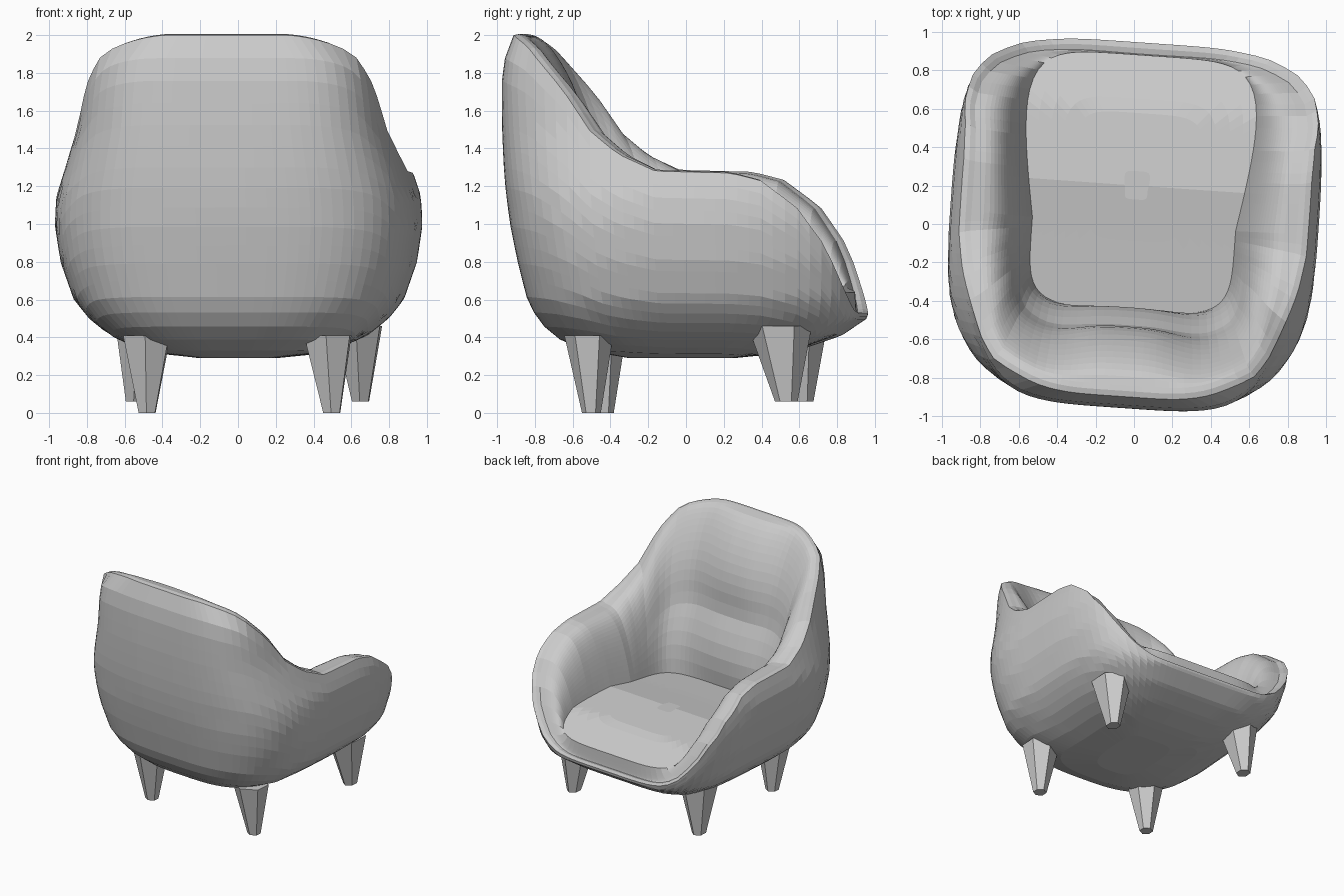
import bpy, bmesh, math
from mathutils import Matrix, Vector

if "Cube" in bpy.data.objects:
    bpy.data.objects.remove(bpy.data.objects["Cube"], do_unlink=True)

TURN = Matrix.Rotation(math.radians(-4), 4, "Z")
COLS, OUTER, INNER, RINGS = 112, 18, 18, 9

# height, half width, reach to back, reach to front
SECTIONS = [(.29, .2, .3, .25), (.31, .4, .46, .45), (.35, .54, .59, .64), (.41, .67, .7, .81),
            (.5, .78, .78, .94), (.6, .86, .83, .96), (.8, .93, .88, .97), (1, .96, .92, .97),
            (1.15, .95, .94, .97), (1.27, .91, .95, .97), (1.5, .84, .96, .97), (1.75, .8, .96, .97),
            (1.9, .76, .94, .97), (2, .62, .9, .97)]
# rim height along the depth of the chair
RIM = [(-.89, 2), (-.8, 1.94), (-.6, 1.71), (-.45, 1.49), (-.3, 1.37), (-.1, 1.28), (.3, 1.27),
       (.46, 1.23), (.65, 1.09), (.8, .88), (.87, .7), (.93, .54), (.97, .5)]
SEAT = [(-.45, .71), (-.1, .75), (.2, .79), (.6, .75), (.9, .63)]


def material(name, colour):
    m = bpy.data.materials.new(name)
    m.use_nodes = True
    m.diffuse_color = colour
    m.node_tree.nodes["Principled BSDF"].inputs["Base Color"].default_value = colour
    return m


def sample(table, v):
    """Linear lookup in a table whose first entry is the key."""
    if v <= table[0][0]:
        return table[0][1:]
    for a, b in zip(table, table[1:]):
        if v <= b[0]:
            t = (v - a[0]) / (b[0] - a[0])
            return [p + (q - p) * t for p, q in zip(a[1:], b[1:])]
    return table[-1][1:]


def rounded(angle, width, back, front, power):
    c, s = math.cos(angle), math.sin(angle)
    r = (abs(c) ** power + abs(s) ** power) ** (-1 / power)
    return Vector((width * c * r, (front if s > 0 else back) * s * r, 0))


def outer_point(angle, z):
    """Squarer corners towards the open side and the top of the back."""
    s = math.sin(angle)
    power = 3.2 + (1.8 * s if s > 0 else -1.8 * s * max(0, z - 1.1))
    p = rounded(angle, *sample(SECTIONS, z), power)
    p.z = z
    return p


def rim_height(angle):
    low, high = .3, 2
    for _ in range(30):
        mid = (low + high) / 2
        if mid < sample(RIM, outer_point(angle, mid).y)[0]:
            low = mid
        else:
            high = mid
    return low


def column(angle):
    """One strip from the underside, over the rim, to the middle of the seat."""
    top = rim_height(angle)
    base = SECTIONS[0][0]
    pts = [outer_point(angle, base + (top - base) * (i / OUTER) ** 1.3) for i in range(OUTER + 1)]
    rim = pts[-1]
    inward = Vector((-rim.x, .1 - rim.y, 0)).normalized()
    pts.append(rim + inward * .03 + Vector((0, 0, .006)))
    lip = rim + inward * .06
    s = math.sin(angle)
    back = max(0, -s)
    floor = rounded(angle, .53 + .15 * max(0, s), .45, .88, 5)
    floor.z = sample(SEAT, floor.y)[0]
    # puffed arms and backrest with a tucked crease in the corners between them
    puff = .55 + .2 * back + (.5 * math.sin(2 * angle) ** 4 if s < 0 else 0)
    for i in range(INNER + 1):
        t = i / INNER
        p = lip.lerp(floor, t ** puff)
        p.z = lip.z + (floor.z - lip.z) * t ** 1.7
        # two padded rolls across the backrest
        p.y += .05 * back ** 2 * abs(math.sin(math.tau * t * t))
        pts.append(p)
    middle = Vector((0, .2, 0))
    for i in range(1, RINGS):
        p = floor.lerp(middle, i / RINGS)
        p.z = sample(SEAT, p.y)[0]
        pts.append(p)
    return pts


def finish(name, bm, mat):
    bmesh.ops.recalc_face_normals(bm, faces=bm.faces)
    bm.transform(TURN)
    mesh = bpy.data.meshes.new(name)
    bm.to_mesh(mesh)
    bm.free()
    mesh.materials.append(mat)
    obj = bpy.data.objects.new(name, mesh)
    bpy.context.collection.objects.link(obj)


def padded_shell(mat):
    bm = bmesh.new()
    grid = [[bm.verts.new(p) for p in column(math.tau * k / COLS)] for k in range(COLS)]
    for k in range(COLS):
        a, b = grid[k], grid[(k + 1) % COLS]
        for i in range(len(a) - 1):
            bm.faces.new((a[i], b[i], b[i + 1], a[i + 1]))
    bm.faces.new([c[0] for c in grid])
    bm.faces.new([c[-1] for c in grid])
    finish("padded_shell", bm, mat)


def leg(name, top, foot, top_size, foot_size, mat):
    """Tapered six-sided leg."""
    bm = bmesh.new()
    rings = []
    for centre, size in ((foot, foot_size), (top, top_size)):
        rings.append([bm.verts.new((centre[0] + size[0] * math.cos(a), centre[1] + size[1] * math.sin(a),
                                    centre[2])) for a in (math.tau * (k + .5) / 6 for k in range(6))])
    for k in range(6):
        j = (k + 1) % 6
        bm.faces.new((rings[0][k], rings[0][j], rings[1][j], rings[1][k]))
    bm.faces.new(rings[0])
    bm.faces.new(rings[1])
    finish(name, bm, mat)


grey = material("soft_grey", (.6, .6, .6, 1))
padded_shell(grey)
for side, label in ((1, "left"), (-1, "right")):
    leg("low_back_leg_" + label, (.03 + side * .48, -.48, .41), (.04 + side * .49, -.465, 0),
        (.14, .13), (.05, .05), grey)
    leg("open_side_leg_" + label, (.02 + side * .58, .54, .46), (.01 + side * .6, .575, .06),
        (.14, .17), (.05, .06), grey)
